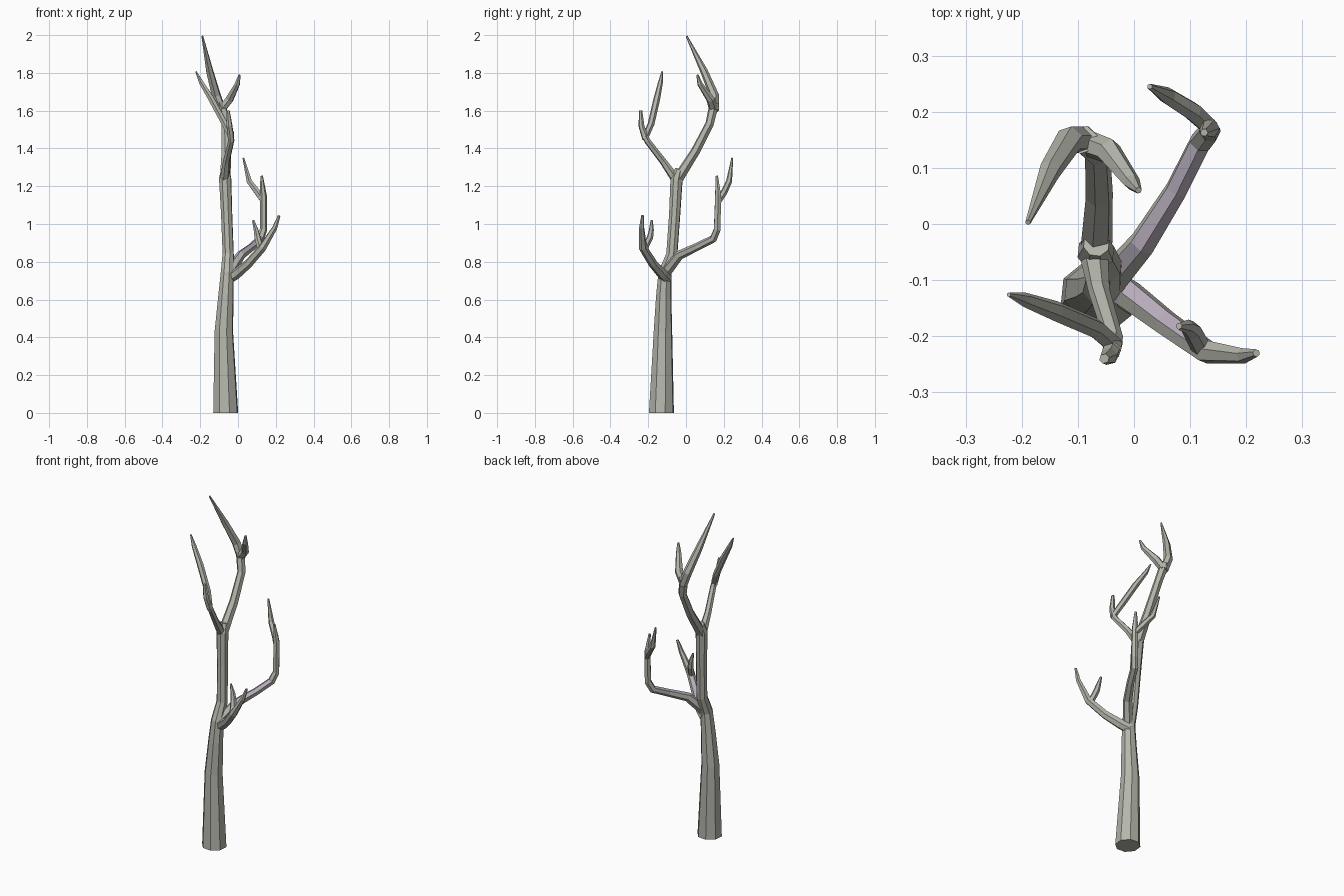
import bpy, bmesh, math
from mathutils import Vector


def flat(name, rgb):
    m = bpy.data.materials.new(name)
    m.diffuse_color = (*rgb, 1)
    return m


bark = flat("grey_bark", (0.46, 0.47, 0.41))
mauve = flat("mauve_bark", (0.47, 0.41, 0.49))


def limb(name, pts, sides=6, tint=True):
    """Tapered tube through (x, y, z, radius) points, capped at both ends."""
    bm = bmesh.new()
    P = [Vector(p[:3]) for p in pts]
    rings, u = [], Vector((1, 0.3, 0))
    for i, p in enumerate(P):
        t = Vector((0, 0, 0))
        if i > 0:
            t += (p - P[i - 1]).normalized()
        if i < len(P) - 1:
            t += (P[i + 1] - p).normalized()
        t.normalize()
        u = (u - t * u.dot(t)).normalized()
        v = t.cross(u)
        ring = []
        for k in range(sides):
            a = 2 * math.pi * k / sides
            q = p + (u * math.cos(a) + v * math.sin(a)) * pts[i][3]
            if p.z == 0:
                q.z = 0
            ring.append(bm.verts.new(q))
        rings.append(ring)
    for a, b in zip(rings, rings[1:]):
        for k in range(sides):
            n = (k + 1) % sides
            bm.faces.new((a[k], a[n], b[n], b[k]))
    bm.faces.new(rings[0][::-1])
    bm.faces.new(rings[-1])
    bmesh.ops.recalc_face_normals(bm, faces=bm.faces)
    # mauve on the upper side of the leaning branches
    for f in bm.faces:
        f.material_index = 1 if tint and len(f.verts) == 4 and f.normal.z > 0.66 else 0
    me = bpy.data.meshes.new(name)
    bm.to_mesh(me)
    bm.free()
    me.materials.append(bark)
    me.materials.append(mauve)
    ob = bpy.data.objects.new(name, me)
    bpy.context.collection.objects.link(ob)


# trunk
limb("trunk", [(-.065, -.13, 0, .069), (-.075, -.122, .43, .051), (-.064, -.118, .62, .042),
               (-.057, -.112, .74, .036), (-.052, -.075, .84, .031), (-.06, -.06, 1.05, .031),
               (-.068, -.05, 1.24, .034), (-.067, -.035, 1.29, .024)], 8, False)

# top back branch and its two twigs
limb("top_back_branch", [(-.068, -.055, 1.22, .03), (-.062, .05, 1.385, .025),
                         (-.065, .125, 1.53, .023), (-.09, .15, 1.64, .026)])
limb("top_back_long_twig", [(-.085, .15, 1.6, .024), (-.115, .15, 1.68, .025),
                            (-.15, .095, 1.81, .02), (-.189, .003, 1.995, .005)])
limb("top_back_short_twig", [(-.085, .145, 1.61, .024), (-.045, .13, 1.66, .023),
                             (-.004, .075, 1.74, .015), (.008, .06, 1.79, .006)])

# top front branch and its two twigs
limb("top_front_branch", [(-.072, -.05, 1.23, .026), (-.062, -.12, 1.33, .019),
                          (-.036, -.205, 1.44, .017), (-.04, -.225, 1.49, .018)])
limb("top_front_long_twig", [(-.036, -.215, 1.46, .017), (-.07, -.185, 1.53, .018),
                             (-.14, -.155, 1.66, .018), (-.195, -.135, 1.75, .013),
                             (-.223, -.126, 1.808, .004)])
limb("top_front_short_twig", [(-.036, -.215, 1.45, .017), (-.045, -.236, 1.52, .016),
                              (-.053, -.24, 1.6, .009)])

# lower back branch and its two twigs
limb("lower_back_branch", [(-.05, -.11, .74, .03), (.015, -.035, .835, .025), (.075, .06, .88, .021),
                           (.118, .145, .922, .021), (.135, .165, .97, .02),
                           (.135, .17, 1.15, .018), (.125, .163, 1.255, .007)])
limb("lower_back_twig", [(.135, .172, 1.12, .016), (.105, .2, 1.165, .018),
                         (.06, .228, 1.225, .016), (.028, .245, 1.35, .005)])

# lower front branch and its twig
limb("lower_front_branch", [(-.055, -.1, .71, .03), (-.01, -.125, .735, .028), (.055, -.175, .79, .024),
                            (.13, -.228, .875, .022), (.195, -.235, .98, .014),
                            (.218, -.23, 1.045, .007)])
limb("lower_front_twig", [(.12, -.222, .865, .018), (.103, -.19, .93, .017),
                          (.095, -.183, .97, .013), (.08, -.182, 1.02, .006)])
